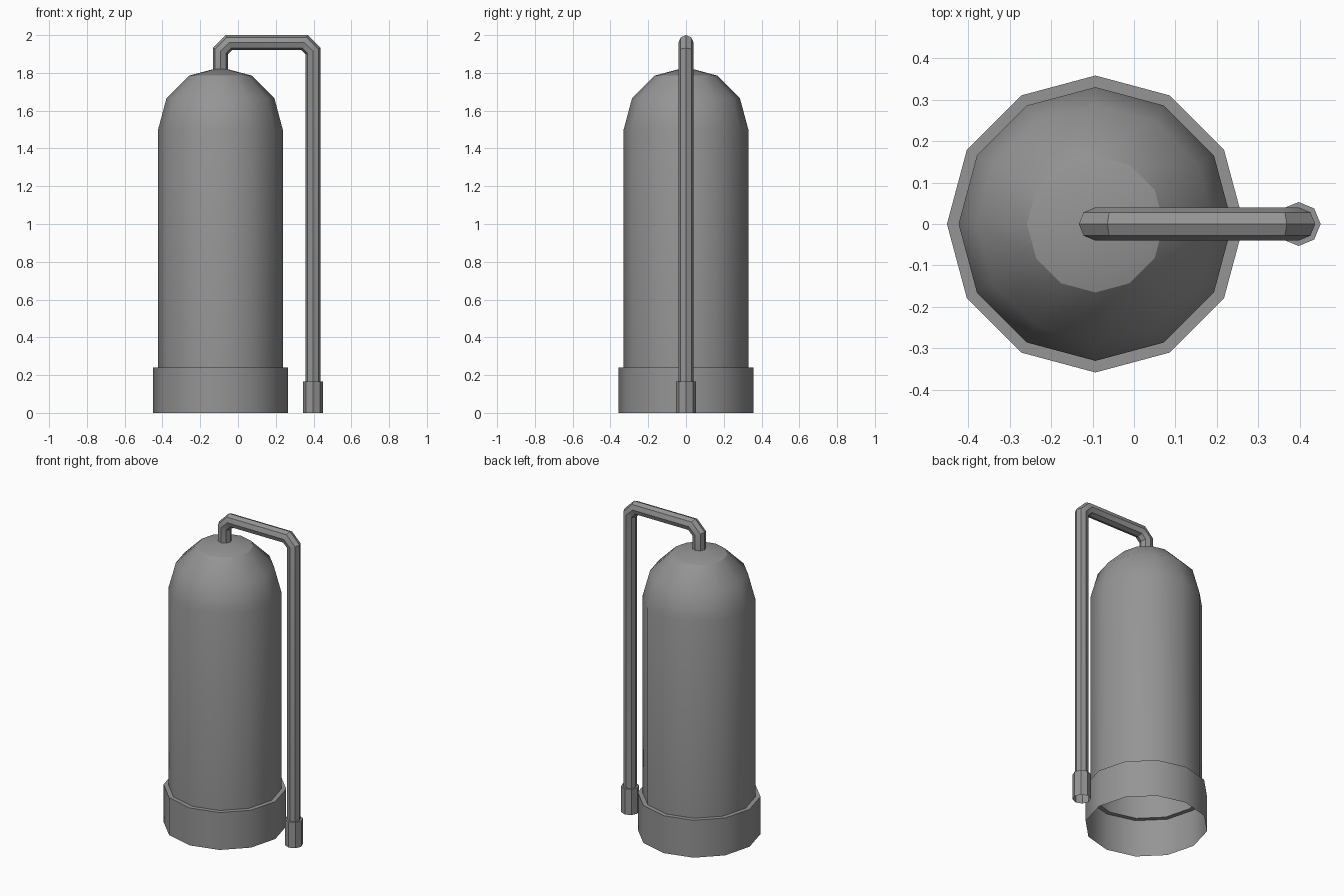
import bpy, bmesh
from math import sin, cos, tan, pi, radians
from mathutils import Vector

cube = bpy.data.objects.get("Cube")
if cube:
    bpy.data.objects.remove(cube, do_unlink=True)

grey = bpy.data.materials.new("grey metal")
grey.use_nodes = True
colour = (0.3, 0.3, 0.3, 1)
grey.diffuse_color = colour
grey.node_tree.nodes["Principled BSDF"].inputs["Base Color"].default_value = colour

TANK_X, PIPE_X = -0.093, 0.397
TANK_R, SHOULDER_Z = 0.33, 1.5


def skin(name, rings, sides, apex=None):
    """Join rings of (centre, in-plane axis, radius); the other axis is y."""
    bm = bmesh.new()
    loops = []
    for centre, axis, r in rings:
        loop = []
        for i in range(sides):
            a = 2 * pi * i / sides
            loop.append(bm.verts.new(
                Vector(centre) + Vector(axis) * r * cos(a) + Vector((0, r * sin(a), 0))))
        loops.append(loop)
    for low, high in zip(loops, loops[1:]):
        for i in range(sides):
            j = (i + 1) % sides
            bm.faces.new((low[i], low[j], high[j], high[i]))
    if apex:
        tip = bm.verts.new(apex)
        for i in range(sides):
            bm.faces.new((loops[-1][i], loops[-1][(i + 1) % sides], tip))
    mesh = bpy.data.meshes.new(name)
    bm.to_mesh(mesh)
    bm.free()
    mesh.materials.append(grey)
    obj = bpy.data.objects.new(name, mesh)
    bpy.context.collection.objects.link(obj)
    bpy.ops.object.select_all(action='DESELECT')
    obj.select_set(True)
    bpy.context.view_layer.objects.active = obj
    bpy.ops.object.shade_smooth_by_angle(angle=radians(35))
    return obj


# Tank: open skirt, ledge, straight wall and domed top
profile = [(0.358, 0), (0.358, 0.24), (TANK_R, 0.24), (TANK_R, SHOULDER_Z)]
for deg in (30, 60):
    profile.append((TANK_R * cos(radians(deg)), SHOULDER_Z + TANK_R * sin(radians(deg))))
tank = skin("tank", [((TANK_X, 0, z), (1, 0, 0), r) for r, z in profile], 12,
            apex=(TANK_X, 0, SHOULDER_Z + TANK_R))
# Crisp edge round the dome cap
cap_z = profile[-1][1] - 0.001
for e in tank.data.edges:
    a, b = (tank.data.vertices[v].co.z for v in e.vertices)
    if min(a, b) > cap_z and abs(a - b) < 0.001:
        e.use_edge_sharp = True

# Pipe: collar at the foot, riser, bevelled corners, crossbar, drop into the dome
PIPE_R, COLLAR_R, COLLAR_Z = 0.04, 0.053, 0.165
TOP_Z, BEND = 1.96, 0.045
UP, DOWN, OVER = (1, 0, 0), (-1, 0, 0), (0, 0, 1)
m = tan(pi / 8)  # mitre at each half-corner
rings = [
    ((PIPE_X, 0, 0), UP, COLLAR_R),
    ((PIPE_X, 0, COLLAR_Z), UP, COLLAR_R),
    ((PIPE_X, 0, COLLAR_Z), UP, PIPE_R),
    ((PIPE_X, 0, TOP_Z - BEND), (1, 0, m), PIPE_R),
    ((PIPE_X - BEND, 0, TOP_Z), (m, 0, 1), PIPE_R),
    ((TANK_X + BEND, 0, TOP_Z), (-m, 0, 1), PIPE_R),
    ((TANK_X, 0, TOP_Z - BEND), (-1, 0, m), PIPE_R),
    ((TANK_X, 0, 1.81), DOWN, PIPE_R),
]
skin("pipe", rings, 8)
